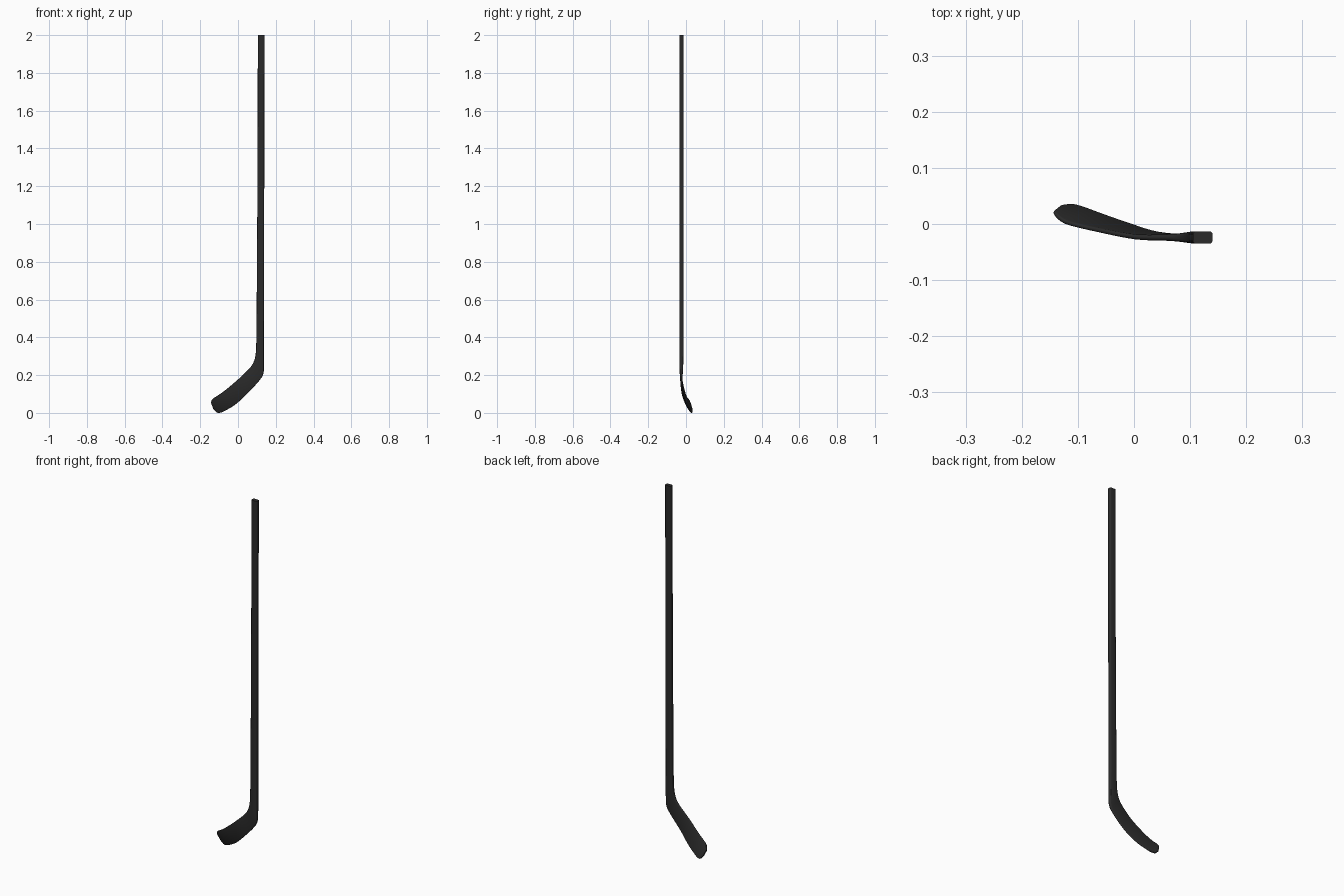
import bpy, bmesh, math
from mathutils import Vector

if "Cube" in bpy.data.objects:
    bpy.data.objects.remove(bpy.data.objects["Cube"])

black = bpy.data.materials.new("charcoal black")
black.diffuse_color = (0.024, 0.024, 0.024, 1)
black.use_nodes = True
black.node_tree.nodes["Principled BSDF"].inputs["Base Color"].default_value = black.diffuse_color

# Stations from butt end to toe: upper edge xyz, lower edge xyz, thickness
SHAFT = [
    (.105, -.024, 2.0, .140, -.024, 2.0, .022),
    (.103, -.024, 1.2, .139, -.024, 1.2, .022),
]
BLADE = [
    (.098, -.024, .45, .137, -.024, .45, .021),
    (.095, -.024, .33, .137, -.024, .28, .020),
    (.085, -.024, .275, .135, -.025, .212, .017),
    (.060, -.024, .235, .112, -.025, .170, .012),
    (.000, -.023, .177, .045, -.018, .098, .009),
    (-.070, -.010, .118, -.012, .000, .046, .008),
    (-.113, .000, .088, -.060, .017, .016, .008),
    (-.128, .006, .079, -.090, .028, .002, .008),
    (-.138, .014, .069, -.110, .033, .002, .008),
    (-.143, .021, .056, -.129, .032, .020, .006),
]
STEPS = 5


def smooth_path(pts):
    """Catmull-Rom interpolation through the stations."""
    out = []
    for i in range(len(pts) - 1):
        a, b, c, d = (pts[max(i - 1, 0)], pts[i], pts[i + 1], pts[min(i + 2, len(pts) - 1)])
        for s in range(STEPS):
            t = s / STEPS
            out.append(tuple(
                .5 * (2 * q + (r - p) * t + (2 * p - 5 * q + 4 * r - u) * t * t
                      + (3 * q - p - 3 * r + u) * t ** 3)
                for p, q, r, u in zip(a, b, c, d)))
    return out + [pts[-1]]


def section(width, thick):
    """Rounded rectangle outline, four points per corner."""
    r = min(.0055, thick * .45)
    pts = []
    for k, (sx, sy) in enumerate([(1, 1), (-1, 1), (-1, -1), (1, -1)]):
        for j in range(4):
            a = math.radians(90 * k + 30 * j)
            pts.append((sx * (width / 2 - r) + r * math.cos(a),
                        sy * (thick / 2 - r) + r * math.sin(a)))
    return pts


# Loft the shaft, heel and blade as one continuous piece
stations = SHAFT + smooth_path(BLADE)
tops = [Vector(s[:3]) for s in stations]
lows = [Vector(s[3:6]) for s in stations]
mids = [(a + b) / 2 for a, b in zip(tops, lows)]
bm = bmesh.new()
rings = []
for i, s in enumerate(stations):
    tangent = mids[min(i + 1, len(mids) - 1)] - mids[max(i - 1, 0)]
    across = lows[i] - tops[i]
    normal = across.cross(tangent).normalized()
    direction = across.normalized()
    rings.append([bm.verts.new(mids[i] + direction * u + normal * v)
                  for u, v in section(across.length, s[6])])
for r0, r1 in zip(rings, rings[1:]):
    n = len(r0)
    for j in range(n):
        bm.faces.new((r0[j], r0[(j + 1) % n], r1[(j + 1) % n], r1[j]))
bm.faces.new(rings[0])
bm.faces.new(rings[-1])
bmesh.ops.recalc_face_normals(bm, faces=bm.faces)

mesh = bpy.data.meshes.new("hockey_stick")
bm.to_mesh(mesh)
bm.free()
mesh.materials.append(black)
stick = bpy.data.objects.new("hockey_stick", mesh)
bpy.context.collection.objects.link(stick)
bpy.context.view_layer.objects.active = stick
stick.select_set(True)
bpy.ops.object.shade_smooth_by_angle(angle=math.radians(40))
